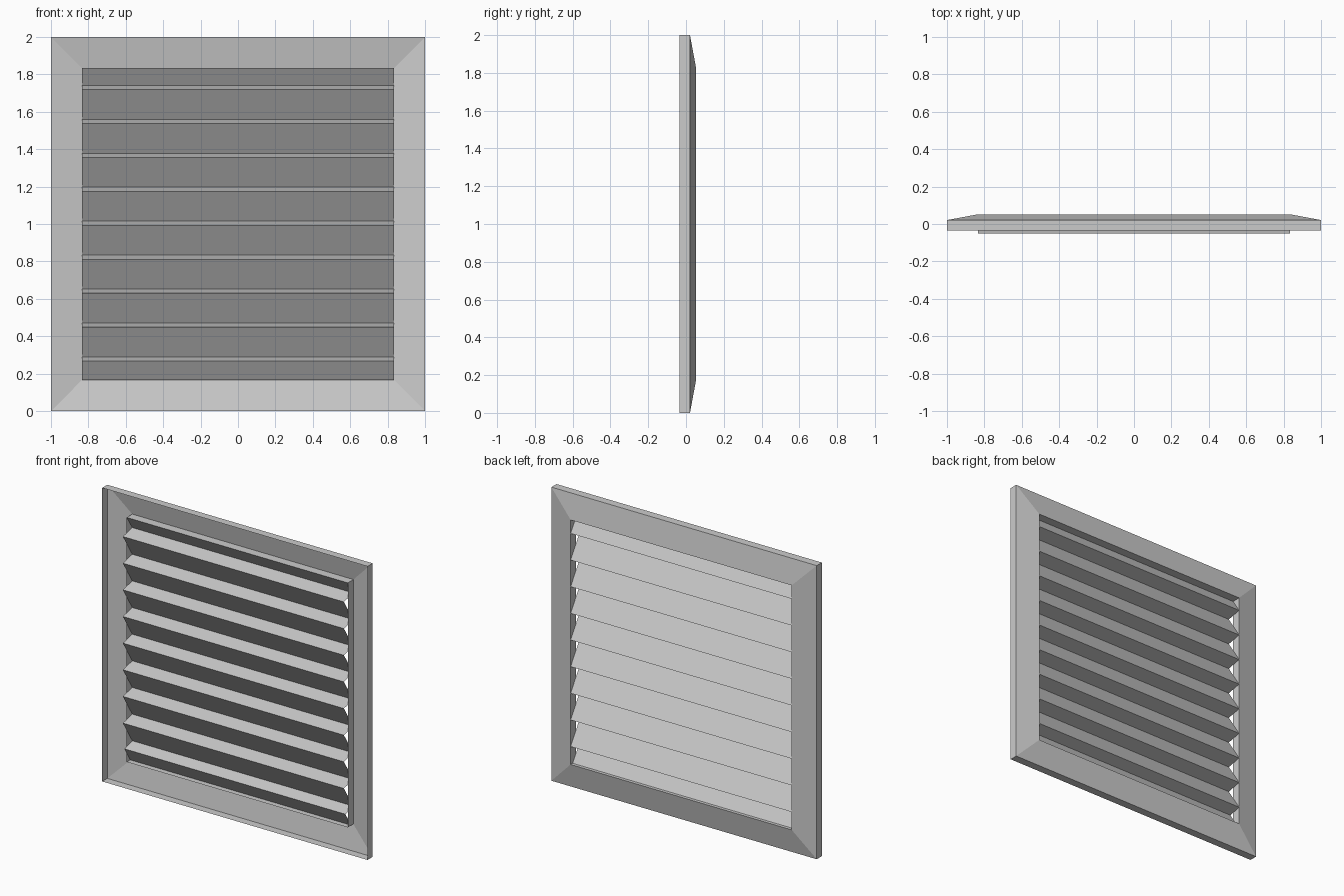
import bpy, bmesh

# Remove the default cube only
cube = bpy.data.objects.get("Cube")
if cube:
    bpy.data.objects.remove(cube, do_unlink=True)

OPENING = 0.833      # half size of the opening
CENTRE_Z = 1.0
FRONT, BACK = -0.05, 0.052
PITCH = 0.1815

grey = bpy.data.materials.new("light_grey")
grey.use_nodes = True
colour = (0.6, 0.6, 0.6, 1)
grey.diffuse_color = colour
grey.node_tree.nodes["Principled BSDF"].inputs["Base Color"].default_value = colour


def loft(name, rows, closed):
    """Bridge successive rows of points into a sheet of flat quads."""
    bm = bmesh.new()
    grid = [[bm.verts.new(p) for p in row] for row in rows]
    for a, b in zip(grid, grid[1:]):
        n = len(a)
        for i in range(n if closed else n - 1):
            j = (i + 1) % n
            bm.faces.new((a[i], a[j], b[j], b[i]))
    mesh = bpy.data.meshes.new(name)
    bm.to_mesh(mesh)
    bm.free()
    mesh.materials.append(grey)
    obj = bpy.data.objects.new(name, mesh)
    bpy.context.collection.objects.link(obj)
    return obj


def square(half, y):
    corners = ((-1, -1), (1, -1), (1, 1), (-1, 1))
    return [(sx * half, y, CENTRE_Z + sz * half) for sx, sz in corners]


# Thin pressed frame: outer rim, sloping face, inner return
profile = ((1, -0.034), (1, 0.021), (OPENING, BACK), (OPENING, -0.008))
loft("frame", [square(h, y) for h, y in profile], True)

# Folded louvre sheet: steep blades joined by shallow ledges
top, bottom = CENTRE_Z + OPENING, CENTRE_Z - OPENING
folds = [(-0.008, top)]
for i in range(9):
    tip = 1.719 - i * PITCH
    nose = FRONT if i < 8 else -0.034
    folds += [(BACK, tip + 0.022), (nose, tip)]
folds.append((0.03, bottom))
loft("louvre_blades",
     [[(-OPENING, y, z), (OPENING, y, z)] for y, z in folds], False)
